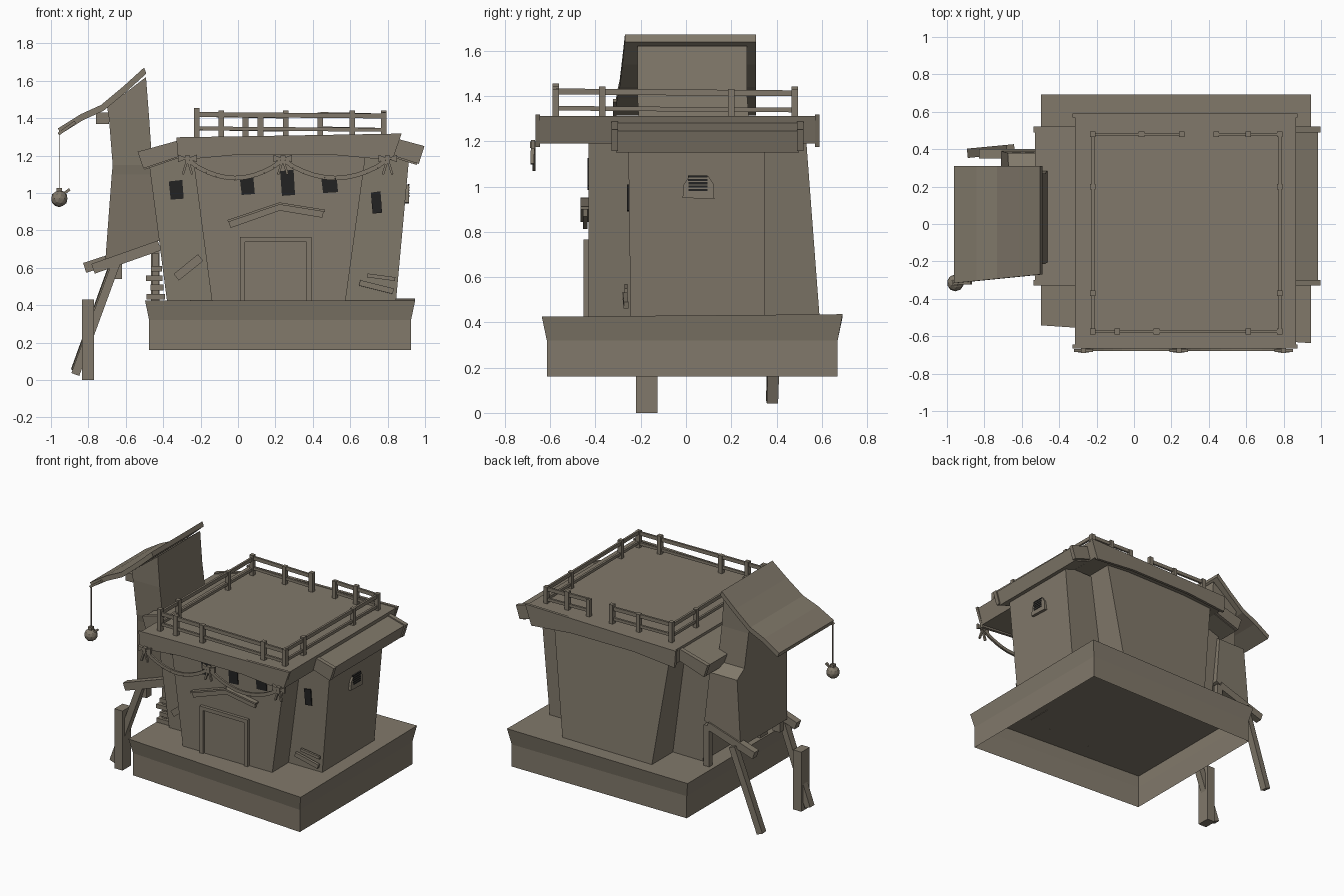
import bpy, bmesh, math
from mathutils import Vector

if "Cube" in bpy.data.objects:
    bpy.data.objects.remove(bpy.data.objects["Cube"], do_unlink=True)


def material(name, rgb):
    m = bpy.data.materials.new(name)
    m.use_nodes = True
    m.diffuse_color = (*rgb, 1)
    m.node_tree.nodes["Principled BSDF"].inputs["Base Color"].default_value = (*rgb, 1)
    return m


CLAY = material("grey_brown", (0.22, 0.19, 0.145))
DARK = material("window_black", (0.016, 0.016, 0.016))


def finish(name, bm, mat):
    bmesh.ops.recalc_face_normals(bm, faces=bm.faces)
    me = bpy.data.meshes.new(name)
    bm.to_mesh(me)
    bm.free()
    me.materials.append(mat)
    ob = bpy.data.objects.new(name, me)
    bpy.context.collection.objects.link(ob)
    return ob


def loft(name, rings, bottom=True, mat=CLAY):
    """Skin a stack of equal-length point rings."""
    bm = bmesh.new()
    vs = [[bm.verts.new(p) for p in r] for r in rings]
    n = len(rings[0])
    for a, b in zip(vs, vs[1:]):
        for i in range(n):
            j = (i + 1) % n
            bm.faces.new((a[i], a[j], b[j], b[i]))
    bm.faces.new(vs[-1])
    if bottom:
        bm.faces.new(vs[0][::-1])
    return finish(name, bm, mat)


def rect(x0, x1, y0, y1, z):
    return [(x0, y0, z), (x1, y0, z), (x1, y1, z), (x0, y1, z)]


def box(name, x0, x1, y0, y1, z0, z1, mat=CLAY):
    return loft(name, [rect(x0, x1, y0, y1, z0), rect(x0, x1, y0, y1, z1)], mat=mat)


def extrude_y(name, pts, y0, y1, mat=CLAY):
    return loft(name, [[(x, y0, z) for x, z in pts], [(x, y1, z) for x, z in pts]], mat=mat)


def extrude_x(name, pts, x0, x1, mat=CLAY):
    return loft(name, [[(x0, y, z) for y, z in pts], [(x1, y, z) for y, z in pts]], mat=mat)


def beam(name, a, b, w, h):
    """Box-section beam from a to b: w sideways, h in the upright direction."""
    a, b = Vector(a), Vector(b)
    d = (b - a).normalized()
    up = Vector((0, 0, 1)) if abs(d.z) < 0.95 else Vector((0, 1, 0))
    s = d.cross(up).normalized()
    t = s.cross(d)
    s, t = s * w / 2, t * h / 2
    return loft(name, [[p - s - t, p + s - t, p + s + t, p - s + t] for p in (a, b)])


# Hollow flared plinth, open underneath
def plinth_ring(grow, z):
    return [(-.475 - grow, -.52 - grow, z), (.925 + grow, -.615 - grow, z),
            (.925 + grow, .67 + grow, z + grow / 2), (-.475 - grow, .67 + grow, z)]


loft("plinth", [plinth_ring(0, .16), plinth_ring(0, .32), plinth_ring(.022, .425)], bottom=False)

# Main hall and side wings, widening upward
loft("main_hall", [rect(-.14, .575, -.43, .59, .425), rect(-.245, .685, -.43, .53, 1.22)])
loft("side_wings", [rect(-.38, .845, -.245, .35, .425), rect(-.48, .915, -.255, .35, 1.19)])

# Main roof with arched underside
roof = [(-.31, 1.19), (0, 1.215), (.5, 1.215), (.83, 1.19), (.865, 1.312), (.3, 1.305), (-.315, 1.295)]
extrude_y("main_roof", roof, -.65, .58)
for name, y in (("front_fascia", -.655), ("back_fascia", .58)):
    extrude_y(name, [(-.32, 1.175), (0, 1.205), (.5, 1.205), (.825, 1.175),
                     (.875, 1.318), (.3, 1.308), (-.33, 1.298)], y - .01, y + .01)

# Sloping wing roofs with end rafters
right_slope = [(.8, 1.20), (.955, 1.15), (.985, 1.245), (.82, 1.29)]
left_slope = [(-.28, 1.2), (-.5, 1.125), (-.53, 1.215), (-.28, 1.285)]
for side, slope in (("right_hand", right_slope), ("left_hand", left_slope)):
    extrude_y(side + "_wing_roof", slope, -.31, .5)
    edge = [(x * 1.012, z + .006) for x, z in slope]
    for end, y in (("front", -.33), ("back", .49)):
        extrude_y(f"{side}_{end}_rafter", edge, y, y + .03)

# Roof railing
X0, X1, Y0, Y1 = -.22, .78, -.575, .48
posts = [(x, Y0) for x in (X0, -.09, .12, .61, X1)]
posts += [(x, Y1) for x in (X0, .04, .255, .44, .61, X1)]
posts += [(x, y) for x in (X0, X1) for y in (-.37, .2)]
for i, (x, y) in enumerate(posts):
    top = 1.455 if (x, y) == (X0, Y0) else 1.43 + .012 * (i % 2)
    box(f"railing_post_{i}", x - .015, x + .015, y - .015, y + .015, 1.295, top)
runs = [((X0, Y0), (X1, Y0)), ((X0, Y0), (X0, Y1)), ((X1, Y0), (X1, Y1)),
        ((X0, Y1), (.255, Y1)), ((.44, Y1), (X1, Y1))]
for i, (a, b) in enumerate(runs):
    for level, z, h in (("upper", 1.412, .026), ("lower", 1.338, .02)):
        beam(f"{level}_rail_{i}", (*a, z + .008), (*b, z), .015, h)

# Door with frame
box("door", .04, .36, -.438, -.42, .425, .74)
for x in (.01, .365):
    box("door_jamb", x, x + .027, -.452, -.42, .425, .765)
box("door_lintel", .01, .392, -.452, -.42, .738, .765)

# Gabled board over the door
for side, ax, az, bx, bz in (("left", -.045, .83, .225, .925), ("right", .455, .885, .215, .925)):
    beam(f"gable_board_{side}", (ax, -.445, az), (bx, -.445, bz), .02, .035)
    beam(f"gable_cap_{side}", (ax - .01 * (1 if ax < 0 else -1), -.448, az + .02),
         (bx, -.448, bz + .02), .035, .012)

# Dark window plates
for x0, x1, z0, z1, y in ((-.37, -.29, .965, 1.07, -.254), (.01, .09, .99, 1.085, -.43),
                          (.225, .305, .985, 1.125, -.43), (.445, .535, 1.0, 1.09, -.43),
                          (.71, .77, .89, 1.01, -.254)):
    extrude_y("front_window", [(x0 + .01, z0), (x1, z0 + .005), (x1 - .008, z1), (x0, z1 - .008)],
              y - .006, y + .003, DARK)

# Arched side window with slats
arch = [(-.015, .95), (.125, .945), (.122, 1.01), (.1, 1.045), (.015, 1.045), (-.01, 1.01)]
extrude_x("side_window_frame", arch, .87, .914)
for i in range(5):
    z = .98 + i * .015
    box(f"side_window_slit_{i}", .908, .917, .012 - .001 * i, .095, z, z + .009, DARK)

# Garland and bows along the front eave
KNOTS = (-.27, .24, .8)
for a, b in zip(KNOTS, KNOTS[1:]):
    N = 10
    pts = [(a + (b - a) * i / N, -.672, 1.18 - .1 * math.sin(math.pi * i / N) ** .8) for i in range(N + 1)]
    for p, q in zip(pts, pts[1:]):
        beam("garland", p, q, .014, .024)
for x in KNOTS:
    box("bow_knot", x - .014, x + .014, -.69, -.664, 1.17, 1.2)
    for s in (-1, 1):
        extrude_y("bow_loop", [(x, 1.185), (x + s * .05, 1.165), (x + s * .05, 1.205)], -.685, -.668)
        beam("bow_tail", (x, -.677, 1.18), (x + s * .025, -.68, 1.10), .012, .016)

# Leaning tower: wide lower part, narrow upper part
loft("tower_lower", [
    [(-.71, -.14, .63), (-.42, -.14, .745), (-.42, .39, .745), (-.71, .39, .63)],
    rect(-.675, -.455, -.19, .38, 1.1), rect(-.67, -.458, -.2, .29, 1.15)])
loft("tower_upper", [
    rect(-.67, -.458, -.2, .29, 1.15),
    [(-.69, -.215, 1.4), (-.475, -.215, 1.4), (-.475, .27, 1.4), (-.69, .27, 1.4)],
    [(-.7, -.215, 1.46), (-.492, -.215, 1.62), (-.492, .27, 1.62), (-.7, .27, 1.46)]])
box("tower_bracket", -.76, -.69, -.2, -.16, 1.37, 1.43)

# Swept tower roof
spine = [(-.95, 1.33), (-.83, 1.405), (-.72, 1.455), (-.6, 1.555), (-.49, 1.655)]
loft("tower_roof", [
    [(x, -.27 + (x + .49) * .1, z - .016), (x, .31, z - .016),
     (x - .012, .31, z + .016), (x - .012, -.27 + (x + .49) * .1, z + .016)] for x, z in spine])

# Hook, string and hanging lantern
beam("lantern_hook", (-.87, -.315, 1.38), (-.96, -.315, 1.315), .016, .016)
beam("lantern_string", (-.953, -.315, 1.32), (-.953, -.315, 1.01), .005, .005)
bm = bmesh.new()
bmesh.ops.create_icosphere(bm, subdivisions=2, radius=.045)
bmesh.ops.translate(bm, verts=bm.verts, vec=(-.955, -.315, .97))
finish("lantern", bm, CLAY)
box("lantern_cap", -.97, -.94, -.33, -.3, 1.0, 1.028)
beam("lantern_handle", (-.94, -.315, .99), (-.9, -.315, 1.02), .014, .014)

# Tower supports
beam("front_floor_beam", (-.775, -.17, .595), (-.42, -.17, .72), .05, .055)
beam("back_floor_beam", (-.82, .375, .6), (-.45, .375, .72), .05, .055)
beam("front_leg", (-.65, -.17, .63), (-.87, -.17, .03), .05, .045)
beam("back_leg", (-.66, .4, .63), (-.87, .38, .05), .05, .045)
box("leg_block", -.68, -.62, -.16, -.1, .54, .62)
box("short_post", -.835, -.77, -.22, -.125, 0, .43)
box("corner_post", -.465, -.42, .36, .4, .425, .72)

# Pile of offcuts beside the tower
for i, (dx, w) in enumerate(((0, .05), (.008, .035), (-.008, .045), (.004, .03))):
    z = .43 + i * .05
    box(f"offcut_{i}", -.44 + dx - w, -.44 + dx + w, -.23, -.15, z, z + .03)
box("offcut_post", -.46, -.425, -.21, -.17, .43, .68)

# Loose planks leaning on the wings
beam("left_plank", (-.33, -.27, .55), (-.2, -.27, .655), .02, .045)
beam("right_plank", (.65, -.27, .52), (.83, -.265, .475), .02, .03)
beam("right_plank_stub", (.69, -.265, .56), (.84, -.265, .54), .015, .02)
